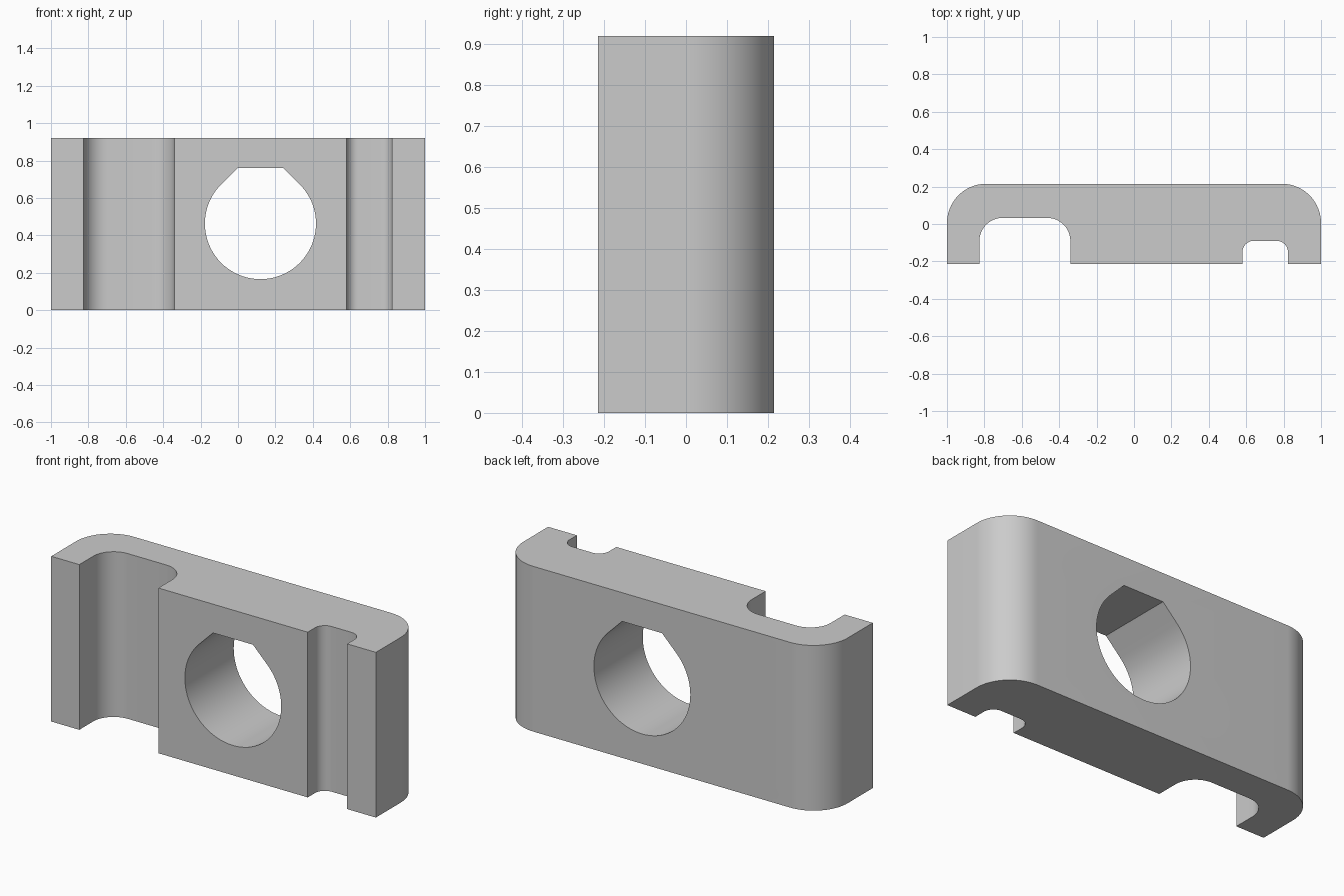
import bpy
import bmesh
from math import pi, sin, cos, radians
from mathutils import Vector

cube = bpy.data.objects.get("Cube")
if cube:
    bpy.data.objects.remove(cube, do_unlink=True)

HEIGHT = 0.92
HALF_DEPTH = 0.215

grey = bpy.data.materials.new("plain grey")
grey.use_nodes = True
colour = (0.6, 0.6, 0.6, 1)
grey.diffuse_color = colour
grey.node_tree.nodes["Principled BSDF"].inputs["Base Color"].default_value = colour


def arc(cx, cy, r, start, end, steps):
    """Points along a circular arc, angles in degrees."""
    angles = [radians(start + (end - start) * i / steps) for i in range(steps + 1)]
    return [(cx + r * cos(a), cy + r * sin(a)) for a in angles]


def slot(left, right, roof, r):
    """Open channel with rounded inner corners, traced left to right."""
    return ([(left, -HALF_DEPTH)]
            + arc(left + r, roof - r, r, 180, 90, 12)
            + arc(right - r, roof - r, r, 90, 0, 12)
            + [(right, -HALF_DEPTH)])


def extrude_profile(name, points, offset):
    """Solid made by sweeping a closed outline along an offset."""
    bm = bmesh.new()
    face = bm.faces.new([bm.verts.new(p) for p in points])
    swept = bmesh.ops.extrude_face_region(bm, geom=[face], use_keep_orig=True)
    verts = [g for g in swept["geom"] if isinstance(g, bmesh.types.BMVert)]
    bmesh.ops.translate(bm, verts=verts, vec=Vector(offset))
    bmesh.ops.recalc_face_normals(bm, faces=bm.faces)
    mesh = bpy.data.meshes.new(name)
    bm.to_mesh(mesh)
    bm.free()
    mesh.materials.append(grey)
    obj = bpy.data.objects.new(name, mesh)
    bpy.context.collection.objects.link(obj)
    return obj


# Block: rounded back corners and two channels in the front
corner = 0.21
outline = ([(-1, -HALF_DEPTH)]
           + slot(-0.827, -0.34, 0.033, 0.125)
           + slot(0.58, 0.823, -0.09, 0.06)
           + [(1, -HALF_DEPTH)]
           + arc(1 - corner, HALF_DEPTH - corner, corner, 0, 90, 20)
           + arc(corner - 1, HALF_DEPTH - corner, corner, 90, 180, 20))
block = extrude_profile("block", [(x, y, 0) for x, y in outline], (0, 0, HEIGHT))

# Through hole: circle with sloped shoulders and a flat top
hole_x, hole_z, radius = 0.12, 0.463, 0.297
flat = radius
half_flat = radius * (2 ** 0.5 - 1)
hole = (arc(hole_x, hole_z, radius, 135, 405, 60)
        + [(hole_x + half_flat, hole_z + flat), (hole_x - half_flat, hole_z + flat)])
cutter = extrude_profile("hole_cutter", [(x, -0.5, z) for x, z in hole], (0, 1, 0))

cut = block.modifiers.new("hole", 'BOOLEAN')
cut.operation = 'DIFFERENCE'
cut.solver = 'EXACT'
cut.object = cutter
bpy.ops.object.select_all(action='DESELECT')
bpy.context.view_layer.objects.active = block
block.select_set(True)
bpy.ops.object.modifier_apply(modifier=cut.name)
bpy.data.objects.remove(cutter, do_unlink=True)

bpy.ops.object.shade_smooth_by_angle(angle=radians(30))
